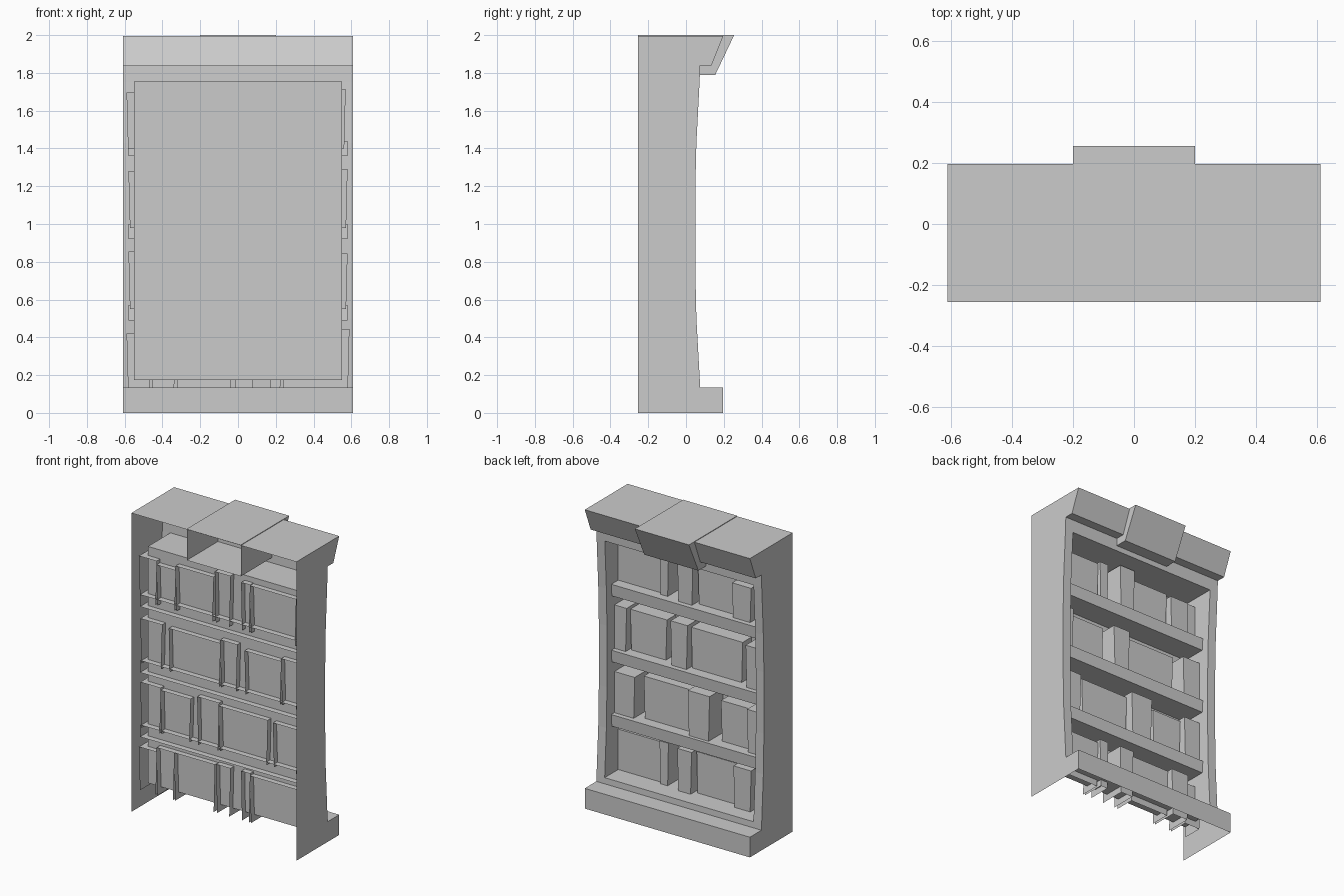
import bpy, bmesh

if "Cube" in bpy.data.objects:
    bpy.data.objects.remove(bpy.data.objects["Cube"])

W, IN = 0.61, 0.55            # outer and opening half widths
BACK, PANEL, BOOK_BACK = -0.255, -0.165, -0.203
Z0, Z1 = 0.175, 1.755         # opening bottom and top


def make(name, verts, faces):
    bm = bmesh.new()
    vs = [bm.verts.new(v) for v in verts]
    for f in faces:
        bm.faces.new([vs[i] for i in f])
    bmesh.ops.remove_doubles(bm, verts=bm.verts, dist=1e-5)
    bmesh.ops.recalc_face_normals(bm, faces=bm.faces)
    me = bpy.data.meshes.new(name)
    bm.to_mesh(me)
    bm.free()
    ob = bpy.data.objects.new(name, me)
    bpy.context.collection.objects.link(ob)
    return ob


def sweep(name, profile, x0, x1, caps=False):
    """Open (y, z) profile stretched along x, with optional end faces."""
    n = len(profile)
    verts = [(x, y, z) for x in (x0, x1) for y, z in profile]
    faces = [(i, i + 1, n + i + 1, n + i) for i in range(n - 1)]
    if caps:
        faces += [tuple(range(n)), tuple(range(n, 2 * n))]
    return make(name, verts, faces)


# bowed front edge of the uprights, as (y, z)
bow = [(0.075, 0.135), (0.073, Z0), (0.055, 0.5), (0.049, 0.77),
       (0.049, 1.18), (0.055, 1.43), (0.072, Z1), (0.075, 1.84)]
inner_bow = bow[1:-1]
cornice = [(0.075, 1.84), (0.135, 1.84), (0.197, 1.996), (BACK, 1.996)]
plinth = [(0.197, 0), (0.197, 0.135), (0.075, 0.135)]

# plinth, cornice, and the rails above and below the opening
sweep("plinth", plinth, -W, W)
sweep("cornice", cornice, -W, W)
sweep("bottom_rail", bow[:2], -W, W)
sweep("top_rail", bow[-2:], -W, W)

# raised middle block of the cornice, open at the rear
sweep("cornice_block", [(BACK, 1.79), (0.155, 1.79), (0.255, 2.0), (BACK, 2.0)],
      -0.2, 0.2, caps=True)

# sides and bowed uprights
outline = [(BACK, 0)] + plinth[:2] + bow + cornice[1:]
for s, tag in ((-1, "left"), (1, "right")):
    make(tag + "_side", [(s * W, y, z) for y, z in outline],
         [tuple(range(len(outline)))])
    sweep(tag + "_upright", inner_bow, s * IN, s * W)
    wall = inner_bow + [(PANEL, Z1), (PANEL, Z0)]
    make(tag + "_recess_wall", [(s * IN, y, z) for y, z in wall],
         [tuple(range(len(wall)))])

# recess floor, rear panel and ceiling
sweep("recess", [(0.073, Z0), (PANEL, Z0), (PANEL, Z1), (0.072, Z1)], -IN, IN)

# shelves, open at the rear
for i, z in enumerate((0.49, 0.92, 1.36)):
    sweep(f"shelf_{i + 1}", [(-0.205, z), (-0.003, z), (0.003, z + 0.08),
                             (-0.205, z + 0.08)], -0.58, 0.58, caps=True)


def book(name, x0, x1, z0, z1, front):
    """Slightly flared book block without bottom or rear face."""
    t = min(0.008, (x1 - x0) * 0.1)
    v = [(x0 + t, BOOK_BACK, z0), (x1 - t, BOOK_BACK, z0),
         (x1 - t, front, z0), (x0 + t, front, z0),
         (x0, BOOK_BACK, z1), (x1, BOOK_BACK, z1), (x1, front, z1), (x0, front, z1)]
    make(name, v, [(4, 5, 6, 7), (2, 3, 7, 6), (0, 3, 7, 4), (1, 2, 6, 5)])


# book rows: base height, then (x0, x1, top, front y)
N, F = -0.07, -0.03
rows = [
    (0.132, [(-.59, -.46, .42, N), (-.46, -.33, .45, F), (-.33, -.03, .45, N),
             (-.02, .085, .456, F), (.165, .23, .46, F - .02), (.23, .59, .445, N)]),
    (0.55, [(-.58, -.43, .855, F), (-.43, -.21, .84, N), (-.16, 0, .87, F + .01),
            (0, .36, .85, N), (.40, .58, .845, F)]),
    (0.98, [(-.58, -.42, 1.28, F), (-.37, .01, 1.27, N), (.01, .135, 1.295, F),
            (.19, .46, 1.27, N), (.46, .58, 1.29, F)]),
    (1.40, [(-.59, -.46, 1.695, N), (-.46, -.32, 1.67, F), (-.32, -.04, 1.70, N),
            (-.03, .085, 1.74, F), (.165, .23, 1.72, F - .02), (.23, .57, 1.715, N)]),
]
for r, (z0, books) in enumerate(rows):
    for b, (x0, x1, z1, front) in enumerate(books):
        book(f"book_{r + 1}_{b + 1}", x0, x1, z0, z1, front)
